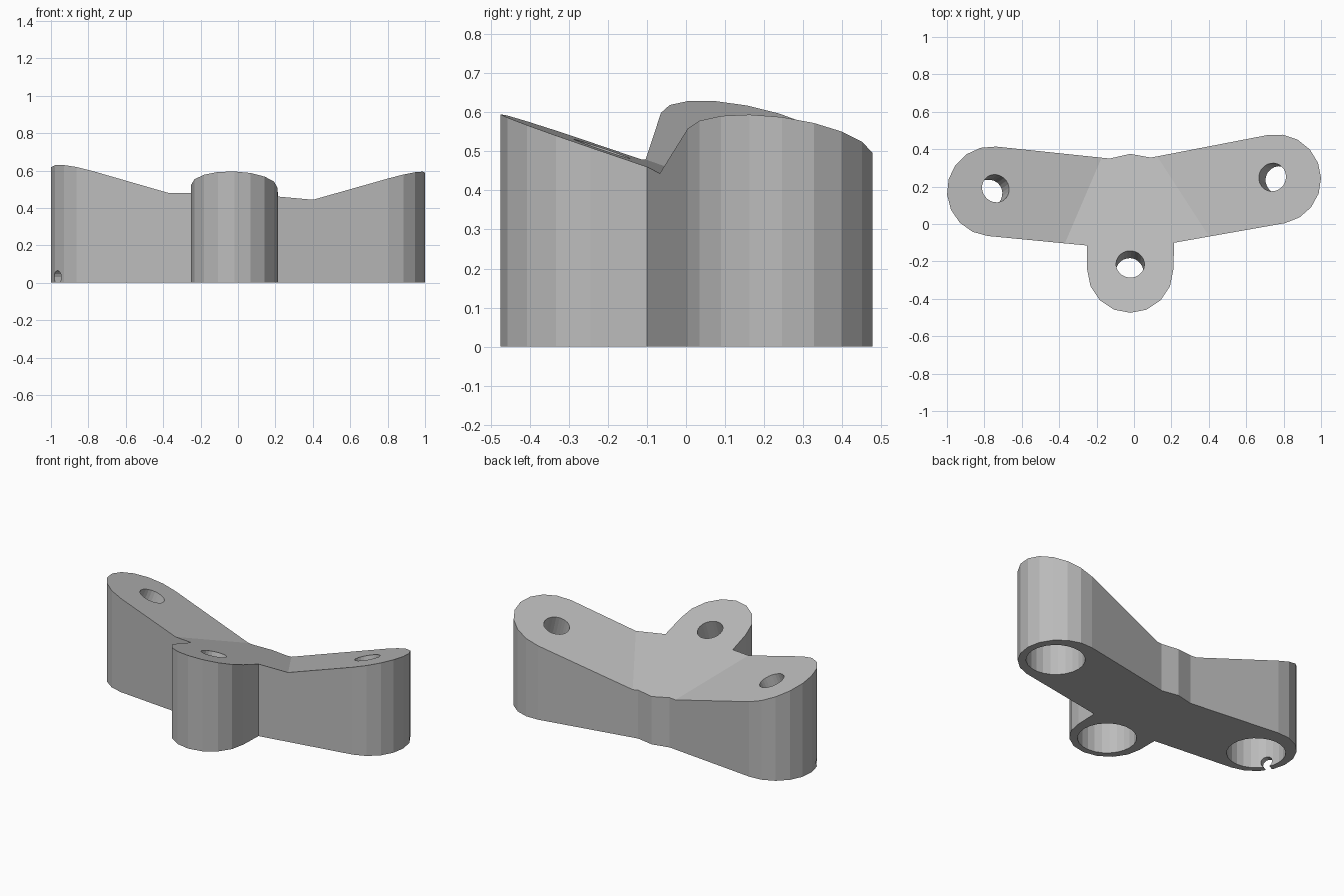
import bpy, bmesh
from math import radians, cos, sin
from mathutils import Vector

cube = bpy.data.objects.get("Cube")
if cube:
    bpy.data.objects.remove(cube, do_unlink=True)

grey = bpy.data.materials.new("plain_grey")
grey.use_nodes = True
grey.diffuse_color = (0.5, 0.5, 0.5, 1)
grey.node_tree.nodes["Principled BSDF"].inputs["Base Color"].default_value = (0.5, 0.5, 0.5, 1)


def arc(cx, cy, r, start, steps):
    """Half circle, counter-clockwise from the start angle."""
    angles = [radians(start + 180 * i / steps) for i in range(steps + 1)]
    return [(cx + r * cos(a), cy + r * sin(a)) for a in angles]


def make_object(name, bm):
    bmesh.ops.recalc_face_normals(bm, faces=bm.faces)
    mesh = bpy.data.meshes.new(name)
    bm.to_mesh(mesh)
    bm.free()
    mesh.materials.append(grey)
    obj = bpy.data.objects.new(name, mesh)
    bpy.context.collection.objects.link(obj)
    return obj


def cut_cylinder(body, start, end, radius, sides):
    """Bore a round hole through the body from start to end."""
    start, end = Vector(start), Vector(end)
    axis = end - start
    bm = bmesh.new()
    bmesh.ops.create_cone(bm, cap_ends=True, segments=sides, radius1=radius,
                          radius2=radius, depth=axis.length)
    turn = axis.to_track_quat('Z', 'Y').to_matrix().to_4x4()
    bmesh.ops.transform(bm, matrix=turn, verts=bm.verts)
    bmesh.ops.translate(bm, vec=(start + end) / 2, verts=bm.verts)
    cutter = make_object("cutter", bm)
    cutter.hide_render = True
    mod = body.modifiers.new("bore", 'BOOLEAN')
    mod.operation = 'DIFFERENCE'
    mod.solver = 'EXACT'
    mod.object = cutter
    bpy.context.view_layer.objects.active = body
    bpy.ops.object.modifier_apply(modifier=mod.name)
    bpy.data.objects.remove(cutter, do_unlink=True)


# Sloping top planes: z = a*x + b*y + c
left = (-0.31, -0.22, 0.342)
right = (0.305, -0.123, 0.313)
front = (-0.03, -0.34, 0.433)


def height(plane, x, y):
    return plane[0] * x + plane[1] * y + plane[2]


# Three-armed body outline, extruded
outline = (arc(-0.76, 0.175, 0.24, 84.5, 9) + [(-0.25, -0.115)]
           + arc(-0.02, -0.245, 0.23, 180, 8) + [(0.215, -0.1)]
           + arc(0.76, 0.24, 0.24, -78.7, 9)
           + [(0.09, 0.355), (-0.02, 0.375), (-0.13, 0.35)])
bm = bmesh.new()
base = bm.faces.new([bm.verts.new((x, y, 0)) for x, y in outline])
ext = bmesh.ops.extrude_face_region(bm, geom=[base], use_keep_orig=True)
for v in ext["geom"]:
    if isinstance(v, bmesh.types.BMVert):
        v.co.z = 1

# Creases where the arm tops meet the middle, then slope the top
for plane in (left, right):
    a, b, c = (p - f for p, f in zip(plane, front))
    bmesh.ops.bisect_plane(bm, geom=bm.verts[:] + bm.edges[:] + bm.faces[:],
                           plane_co=(-c / a, 0, 0), plane_no=(a, b, 0))
for v in bm.verts:
    if v.co.z > 0.5:
        v.co.z = max(height(p, v.co.x, v.co.y) for p in (left, right, front))
body = make_object("three_arm_body", bm)

# Each arm: wide bore from below, narrow tilted hole through the top
for plane, hole, bore in ((left, (-0.74, 0.19), (-0.785, 0.155)),
                          (right, (0.74, 0.25), (0.785, 0.235)),
                          (front, (-0.02, -0.215), (-0.02, -0.265))):
    top = Vector((*hole, height(plane, *hole)))
    normal = Vector((-plane[0], -plane[1], 1)).normalized()
    cut_cylinder(body, (*bore, -0.1), (*bore, top.z - 0.14), 0.17, 24)
    cut_cylinder(body, top - normal * 0.2, top + normal * 0.2, 0.076, 24)

# Small channel from the left bore out through the wall
cut_cylinder(body, (-0.8, 0.145, 0.03), (-1.05, 0.01, 0.03), 0.035, 12)
